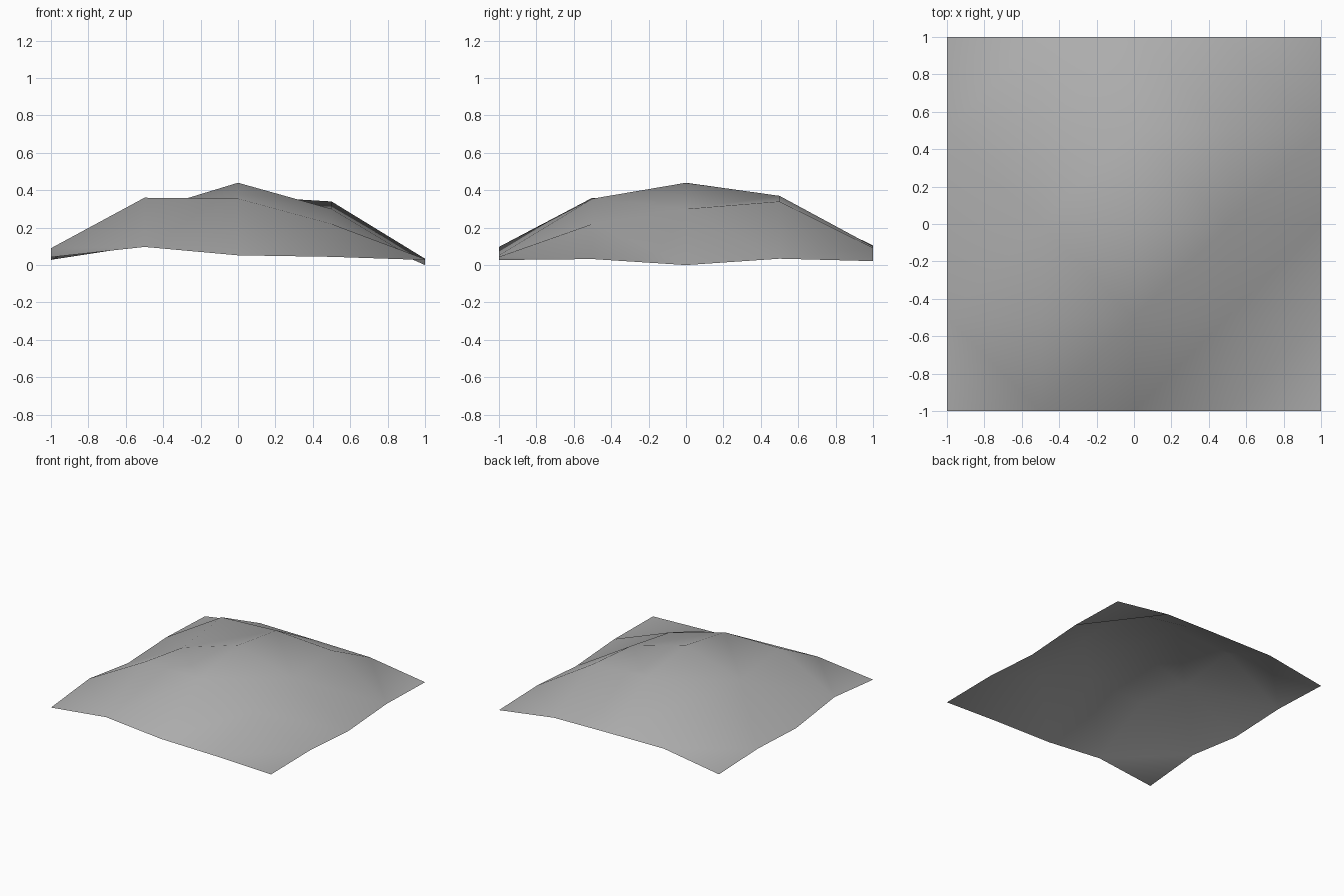
import bpy
import bmesh

cube = bpy.data.objects.get("Cube")
if cube:
    bpy.data.objects.remove(cube, do_unlink=True)

# Single stone colour
stone = bpy.data.materials.new("stone_grey")
stone.use_nodes = True
grey = (0.42, 0.42, 0.42, 1.0)
stone.diffuse_color = grey
stone.node_tree.nodes["Principled BSDF"].inputs["Base Color"].default_value = grey

# Hill heights: rows run front to back, columns run along x
heights = [
    [0.042, 0.097, 0.052, 0.044, 0.027],
    [0.090, 0.36, 0.355, 0.22, 0.032],
    [0.025, 0.288, 0.44, 0.30, 0.0],
    [0.047, 0.345, 0.37, 0.34, 0.034],
    [0.028, 0.105, 0.10, 0.092, 0.021],
]

# Square sheet of four by four quads, raised into a hill
bm = bmesh.new()
bmesh.ops.create_grid(bm, x_segments=4, y_segments=4, size=1)
for v in bm.verts:
    column, row = round((v.co.x + 1) * 2), round((v.co.y + 1) * 2)
    v.co.z = heights[row][column]

# Fold each quad along its shorter diagonal, so the folds follow the contours
bmesh.ops.triangulate(bm, faces=bm.faces[:], quad_method='SHORT_EDGE')
for f in bm.faces:
    f.smooth = True

mesh = bpy.data.meshes.new("hill")
bm.to_mesh(mesh)
bm.free()
mesh.materials.append(stone)
hill = bpy.data.objects.new("hill", mesh)
bpy.context.collection.objects.link(hill)
